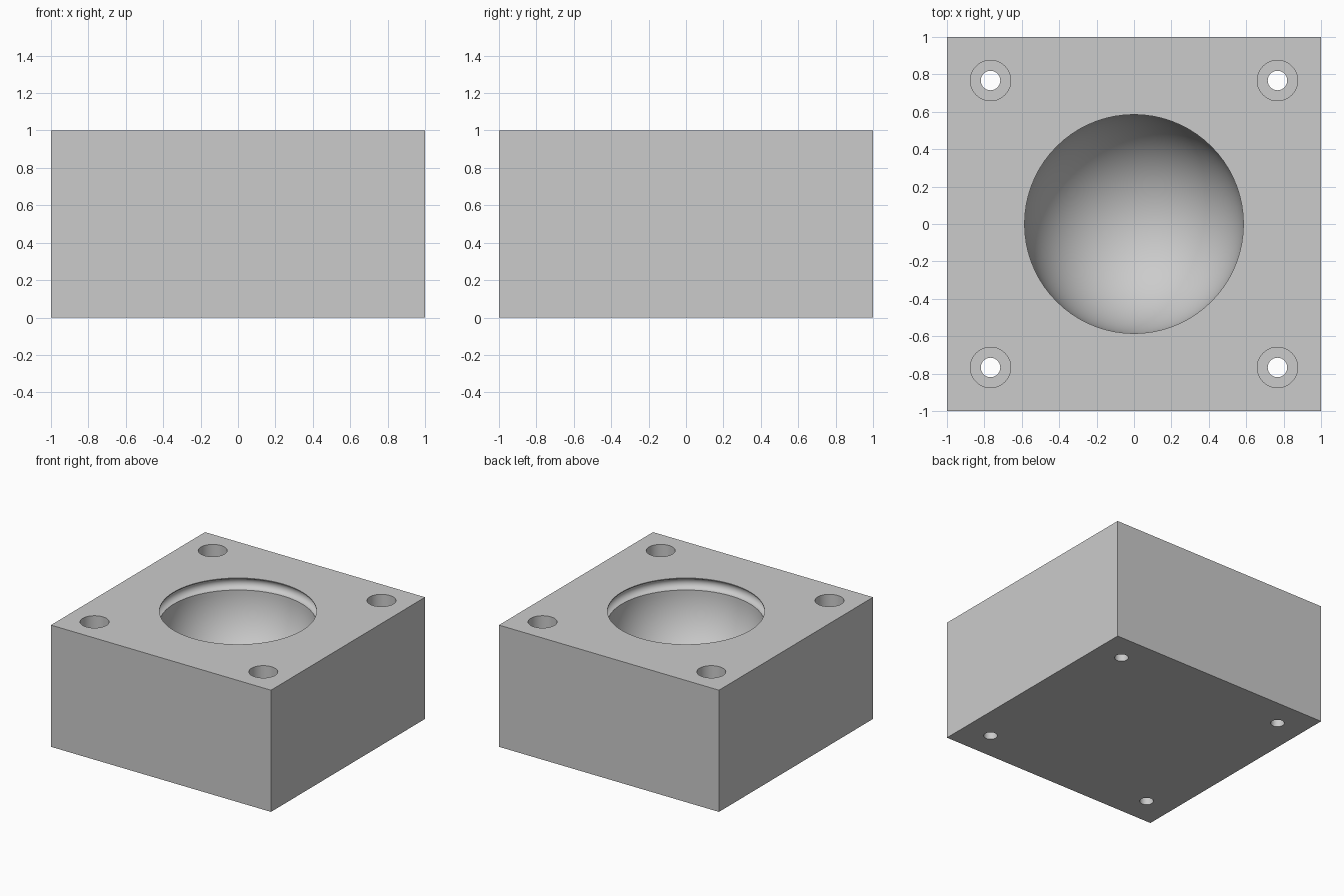
import bpy
import bmesh
import math

if "Cube" in bpy.data.objects:
    bpy.data.objects.remove(bpy.data.objects["Cube"], do_unlink=True)

grey = bpy.data.materials.new("light_grey")
grey.use_nodes = True
colour = (0.6, 0.6, 0.6, 1)
grey.diffuse_color = colour
grey.node_tree.nodes["Principled BSDF"].inputs["Base Color"].default_value = colour


def add_object(name, bm):
    bmesh.ops.recalc_face_normals(bm, faces=bm.faces)
    mesh = bpy.data.meshes.new(name)
    bm.to_mesh(mesh)
    bm.free()
    mesh.materials.append(grey)
    obj = bpy.data.objects.new(name, mesh)
    bpy.context.collection.objects.link(obj)
    return obj


def revolve(name, profile, steps, x=0, y=0):
    """Spin a radius/height profile about a vertical axis into a solid."""
    bm = bmesh.new()
    verts = [bm.verts.new((r, 0, z)) for r, z in profile]
    edges = [bm.edges.new(pair) for pair in zip(verts, verts[1:])]
    bmesh.ops.spin(bm, geom=verts + edges, cent=(0, 0, 0), axis=(0, 0, 1),
                   angle=math.tau, steps=steps, use_merge=False)
    bmesh.ops.remove_doubles(bm, verts=bm.verts, dist=0.0001)
    bmesh.ops.translate(bm, verts=bm.verts, vec=(x, y, 0))
    return add_object(name, bm)


def arc(r, z, radius, start, end, count):
    angles = [math.radians(start + (end - start) * i / count) for i in range(count + 1)]
    return [(r + radius * math.cos(a), z + radius * math.sin(a)) for a in angles]


# Solid block
bm = bmesh.new()
bmesh.ops.create_cube(bm, size=1)
bmesh.ops.scale(bm, verts=bm.verts, vec=(2, 2, 1))
bmesh.ops.translate(bm, verts=bm.verts, vec=(0, 0, 0.5))
block = add_object("socket_block", bm)

# Round bowl with a ring groove just under its rim
bowl_radius = 0.585
groove = arc(bowl_radius, 0.947, 0.046, 90, -90, 16)
bowl = arc(0, 0.901, bowl_radius, 0, -90, 28)
bowl[-1] = (0, bowl[-1][1])
profile = [(0, 1.1), (bowl_radius, 1.1)] + groove + bowl[1:]
cutters = [revolve("bowl_cutter", profile, 72)]

# Counterbored through holes in the corners
for x in (-0.767, 0.767):
    for y in (-0.767, 0.767):
        hole = [(0, 1.1), (0.108, 1.1), (0.108, 0.8), (0.052, 0.8), (0.052, -0.1), (0, -0.1)]
        cutters.append(revolve("hole_cutter", hole, 40, x, y))

# Cut everything out of the block
bpy.context.view_layer.objects.active = block
for cutter in cutters:
    cutter.hide_render = True
    cut = block.modifiers.new("cut", 'BOOLEAN')
    cut.operation = 'DIFFERENCE'
    cut.solver = 'EXACT'
    cut.object = cutter
    bpy.ops.object.modifier_apply(modifier=cut.name)
    bpy.data.objects.remove(cutter, do_unlink=True)

bpy.ops.object.select_all(action='DESELECT')
block.select_set(True)
bpy.ops.object.shade_smooth_by_angle(angle=math.radians(30))
